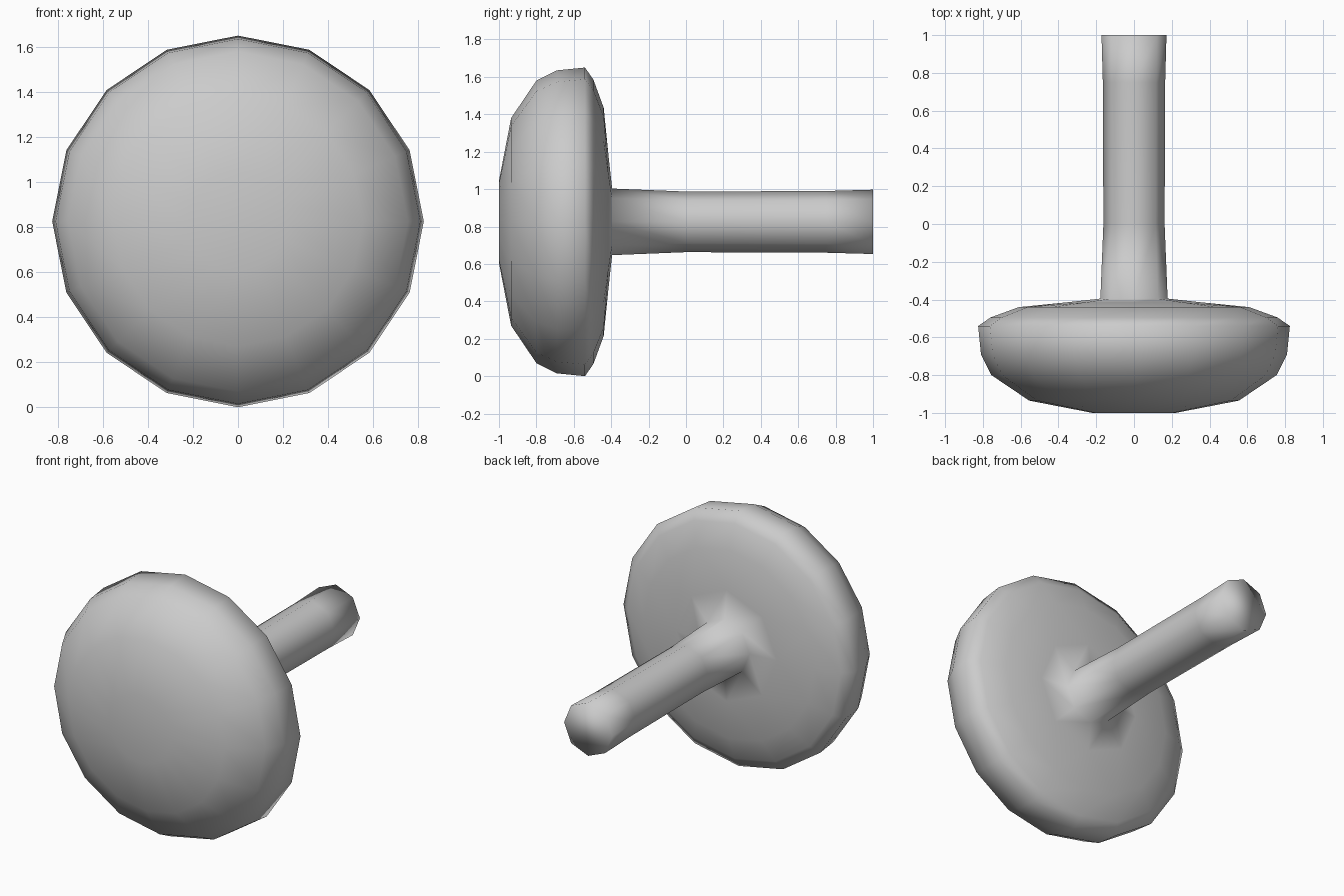
import bpy, bmesh
from math import sin, cos, pi

if "Cube" in bpy.data.objects:
    bpy.data.objects.remove(bpy.data.objects["Cube"])

CZ = 0.815  # height of the turning axis
# Turned profile along y: (y, radius, sides)
PROFILE = [
    (-1.00, 0.22, 16), (-0.935, 0.555, 16), (-0.80, 0.755, 16),
    (-0.69, 0.81, 16), (-0.54, 0.825, 16), (-0.495, 0.76, 16),
    (-0.44, 0.61, 16),                                  # rounded disc
    (-0.415, 0.36, 8), (-0.395, 0.178, 8),              # back face to stem root
    (0.0, 0.162, 8), (0.75, 0.165, 8), (1.00, 0.172, 8) # stem
]

bm = bmesh.new()


def ring(y, r, n):
    return [bm.verts.new((r * sin(2 * pi * i / n), y, CZ + r * cos(2 * pi * i / n)))
            for i in range(n)]


def join(a, b):
    n, m = len(a), len(b)
    if n == m:
        for i in range(n):
            j = (i + 1) % n
            bm.faces.new((a[i], a[j], b[j], b[i]))
    else:  # halve the number of sides
        for i in range(m):
            j = (i + 1) % m
            p, q, s = a[2 * i], a[2 * i + 1], a[(2 * i + 2) % n]
            bm.faces.new((p, q, b[i]))
            bm.faces.new((q, b[j], b[i]))
            bm.faces.new((q, s, b[j]))


rings = [ring(*p) for p in PROFILE]
for a, b in zip(rings, rings[1:]):
    join(a, b)

# Front and stem end caps
bm.faces.new(rings[0])
bm.faces.new(rings[-1])
bmesh.ops.recalc_face_normals(bm, faces=bm.faces[:])
for f in bm.faces:
    f.smooth = True

mesh = bpy.data.meshes.new("disc_with_stem")
bm.to_mesh(mesh)
bm.free()
# Centre the low-poly body on the ground
low = min(v.co.z for v in mesh.vertices)
for v in mesh.vertices:
    v.co.z -= low
bpy.context.collection.objects.link(bpy.data.objects.new("disc_with_stem", mesh))
